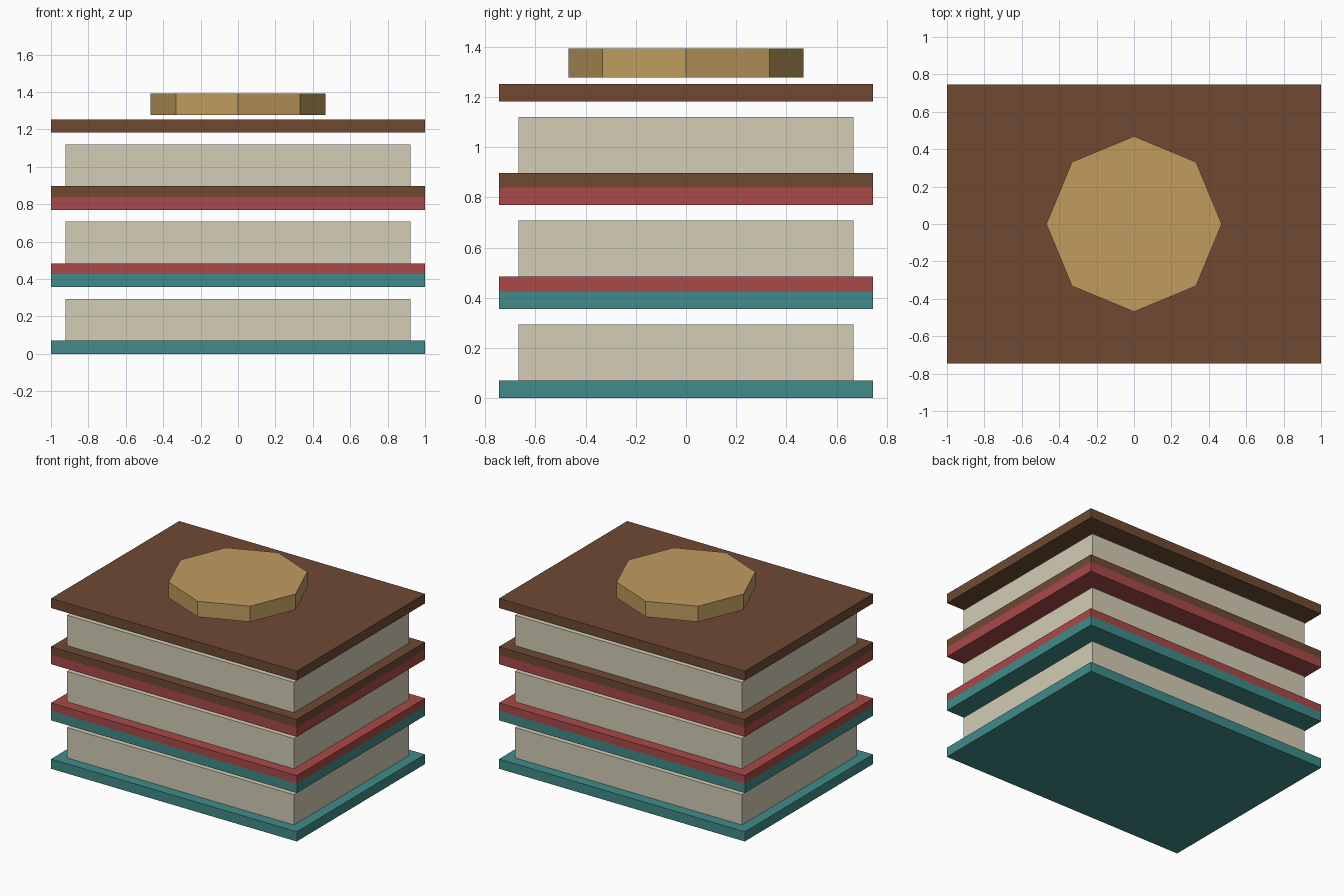
import bpy
import math

if "Cube" in bpy.data.objects:
    bpy.data.objects.remove(bpy.data.objects["Cube"])


def material(name, rgb):
    # Display colour (0-255) to linear
    m = bpy.data.materials.new(name)
    m.diffuse_color = [(c / 255) ** 2.2 for c in rgb] + [1]
    m.use_nodes = True
    m.node_tree.nodes["Principled BSDF"].inputs["Base Color"].default_value = m.diffuse_color
    return m


def slab(name, half_x, half_y, z0, z1, mat):
    bpy.ops.mesh.primitive_cube_add(size=2, location=(0, 0, (z0 + z1) / 2))
    ob = bpy.context.object
    ob.name = name
    ob.scale = (half_x, half_y, (z1 - z0) / 2)
    bpy.ops.object.transform_apply(location=False, rotation=False, scale=True)
    ob.data.materials.append(mat)
    return ob


paper = material("paper", (210, 203, 180))
covers = [("teal", (66, 138, 136)), ("red", (168, 75, 75)), ("brown", (110, 75, 54))]
pitch = 0.413      # height step from book to book
book_top = 0.426   # top of a book's upper cover above its base

# Stack of three books: lower cover, page block, upper cover
for i, (colour, rgb) in enumerate(covers):
    z = i * pitch
    mat = material(colour + "_cover", rgb)
    # A lower cover rests on the upper cover of the book beneath
    base = (i - 1) * pitch + book_top if i else 0
    slab(colour + "_lower_cover", 1, 0.745, base, z + 0.071, mat)
    slab(colour + "_pages", 0.923, 0.668, z + 0.071, z + 0.294, paper)
    slab(colour + "_upper_cover", 1, 0.745, z + 0.356, z + book_top, mat)

# Octagonal disc floating just above the top book
z0, z1 = 1.278, 1.393
bpy.ops.mesh.primitive_cylinder_add(vertices=8, radius=0.469, depth=z1 - z0,
                                    location=(0, 0, (z0 + z1) / 2))
disc = bpy.context.object
disc.name = "octagonal_disc"
disc.data.materials.append(material("gold", (190, 155, 95)))
